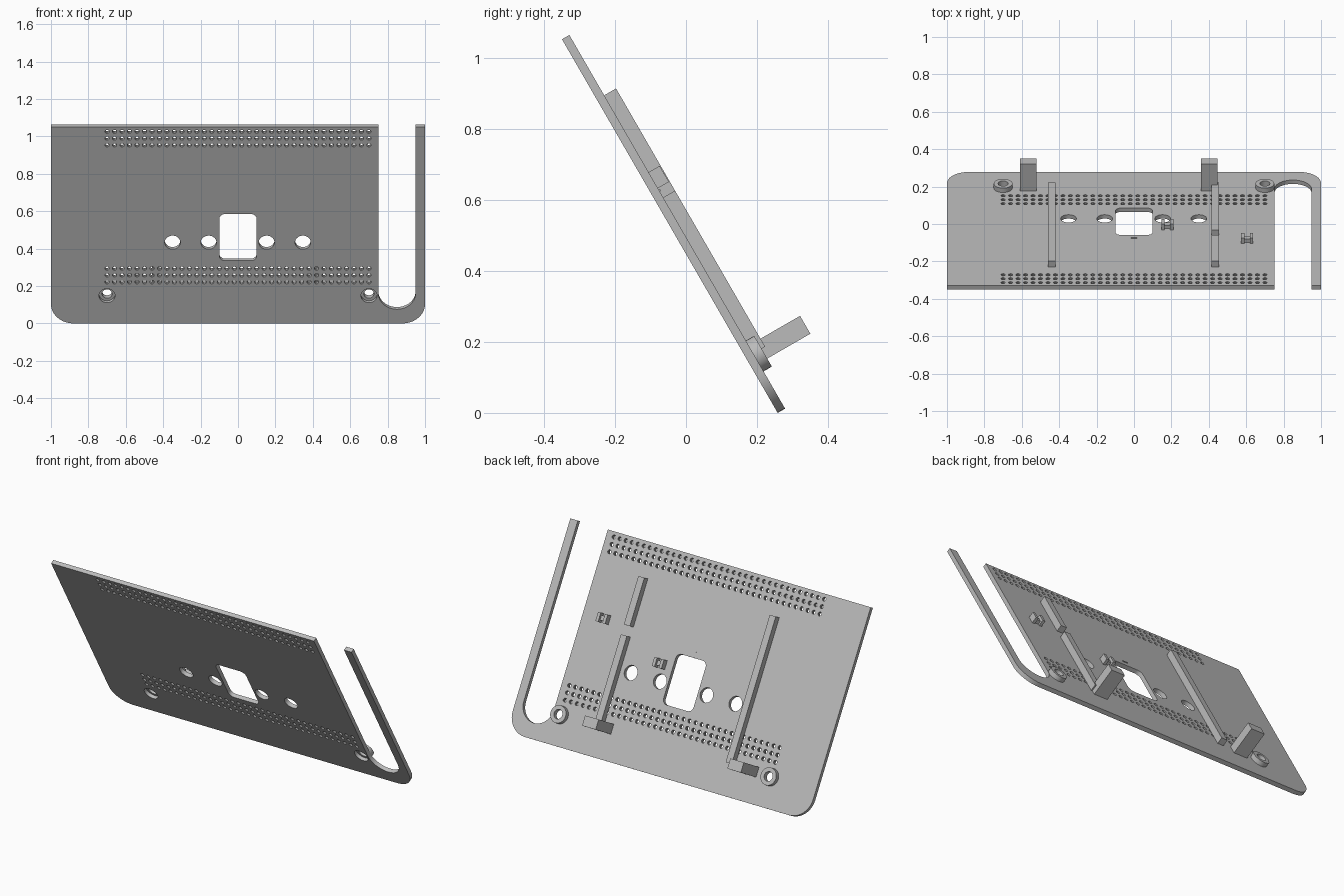
import bpy, bmesh, math
from mathutils import Matrix, Vector

old = bpy.data.objects.get("Cube")
if old:
    bpy.data.objects.remove(old)

# Panel frame: x across, y up the panel, -z out of its back
TILT = Matrix.Translation((0, 0.258, 0)) @ Matrix.Rotation(math.radians(120), 4, "X")
THICK = 0.024
HEIGHT = 1.214

grey = bpy.data.materials.new("light_grey")
grey.use_nodes = True
grey.diffuse_color = (0.5, 0.5, 0.5, 1)
grey.node_tree.nodes["Principled BSDF"].inputs["Base Color"].default_value = (0.5, 0.5, 0.5, 1)


def finish(name, bm):
    bmesh.ops.recalc_face_normals(bm, faces=bm.faces)
    bm.transform(TILT)
    mesh = bpy.data.meshes.new(name)
    bm.to_mesh(mesh)
    bm.free()
    mesh.materials.clear()
    mesh.materials.append(grey)
    obj = bpy.data.objects.new(name, mesh)
    bpy.context.collection.objects.link(obj)
    bpy.ops.object.select_all(action="DESELECT")
    obj.select_set(True)
    bpy.context.view_layer.objects.active = obj
    bpy.ops.object.shade_smooth_by_angle(angle=math.radians(30))
    return obj


def boxes(name, spans):
    """One object from (x0, x1, y0, y1, out0, out1) spans."""
    bm = bmesh.new()
    for x0, x1, y0, y1, w0, w1 in spans:
        size = Matrix.Diagonal((x1 - x0, y1 - y0, w1 - w0, 1))
        mid = Vector(((x0 + x1) / 2, (y0 + y1) / 2, -(w0 + w1) / 2))
        bmesh.ops.create_cube(bm, size=1, matrix=Matrix.Translation(mid) @ size)
    return finish(name, bm)


def arc(cx, cy, r, start, end, steps):
    angles = [math.radians(start + (end - start) * i / steps) for i in range(steps + 1)]
    return [(cx + r * math.cos(a), cy + r * math.sin(a)) for a in angles]


def circle(cx, cy, r, sides):
    return arc(cx, cy, r, 0, 360, sides)[:-1]


# Panel outline with its hooked side arm
outline = [(-1, HEIGHT)] + arc(-0.88, 0.12, 0.12, 180, 270, 10)
outline += arc(0.88, 0.12, 0.12, 270, 360, 10) + [(1, HEIGHT), (0.95, HEIGHT)]
outline += arc(0.85, 0.187, 0.1, 0, -180, 20) + [(0.75, HEIGHT)]
loops = [outline]

# Window, cable holes and screw holes
window = []
for cx, cy, start in ((0.07, 0.645, 0), (-0.07, 0.645, 90), (-0.07, 0.417, 180), (0.07, 0.417, 270)):
    window += arc(cx, cy, 0.03, start, start + 90, 5)
loops.append(window)
loops += [circle(x, 0.5, 0.042, 28) for x in (-0.35, -0.157, 0.153, 0.347)]
loops += [circle(x, 0.171, 0.043, 28) for x in (-0.7, 0.7)]

# Two bands of ventilation holes
for band in (0.297, 1.142):
    for row in (-1, 0, 1):
        for col in range(36):
            loops.append(circle(-0.7 + col * 0.04, band + row * 0.042, 0.0115, 10))

curve = bpy.data.curves.new("panel_outline", "CURVE")
curve.dimensions = "2D"
curve.fill_mode = "BOTH"
curve.extrude = THICK / 2
for loop in loops:
    spline = curve.splines.new("POLY")
    spline.points.add(len(loop) - 1)
    for point, (x, y) in zip(spline.points, loop):
        point.co = (x, y, 0, 1)
    spline.use_cyclic_u = True
helper = bpy.data.objects.new("panel_outline", curve)
bpy.context.collection.objects.link(helper)
panel_mesh = bpy.data.meshes.new_from_object(helper.evaluated_get(bpy.context.evaluated_depsgraph_get()))
bm = bmesh.new()
bm.from_mesh(panel_mesh)
bpy.data.objects.remove(helper)
bmesh.ops.remove_doubles(bm, verts=bm.verts, dist=0.00005)
bmesh.ops.translate(bm, verts=bm.verts, vec=(0, 0, -THICK / 2))
finish("panel", bm)

# Rails on the back, one of them split
RAIL = 0.0625
boxes("right_rail", [(-0.46, -0.42, 0.179, 1.018, THICK, RAIL)])
boxes("left_rail", [(0.415, 0.455, 0.179, 0.686, THICK, RAIL),
                    (0.415, 0.455, 0.742, 1.018, THICK, RAIL)])

# Feet
for name, x in (("right_foot", -0.61), ("left_foot", 0.357)):
    boxes(name, [(x, x + 0.09, 0.147, 0.205, THICK, 0.191)])

# Cable clips: two posts and a low bridge
for name, x, y in (("outer_clip", 0.605, 0.742), ("inner_clip", 0.178, 0.594)):
    boxes(name, [(x - 0.032, x - 0.014, y - 0.026, y + 0.026, THICK, 0.06),
                 (x + 0.014, x + 0.032, y - 0.026, y + 0.026, THICK, 0.06),
                 (x - 0.014, x + 0.014, y - 0.014, y + 0.014, THICK, 0.045)])

# Small raised mark above the window
boxes("index_mark", [(-0.016, 0.016, 0.705, 0.711, THICK, THICK + 0.004)])

# Screw bosses
for name, x in (("right_boss", -0.7), ("left_boss", 0.7)):
    bm = bmesh.new()
    rings = []
    for r, w in ((0.027, 0.02), (0.05, 0.02), (0.05, 0.051), (0.027, 0.051)):
        rings.append([bm.verts.new((px, py, -w)) for px, py in circle(x, 0.171, r, 28)])
    for i, ring in enumerate(rings):
        other = rings[(i + 1) % len(rings)]
        for j in range(len(ring)):
            k = (j + 1) % len(ring)
            bm.faces.new((ring[j], ring[k], other[k], other[j]))
    finish(name, bm)
